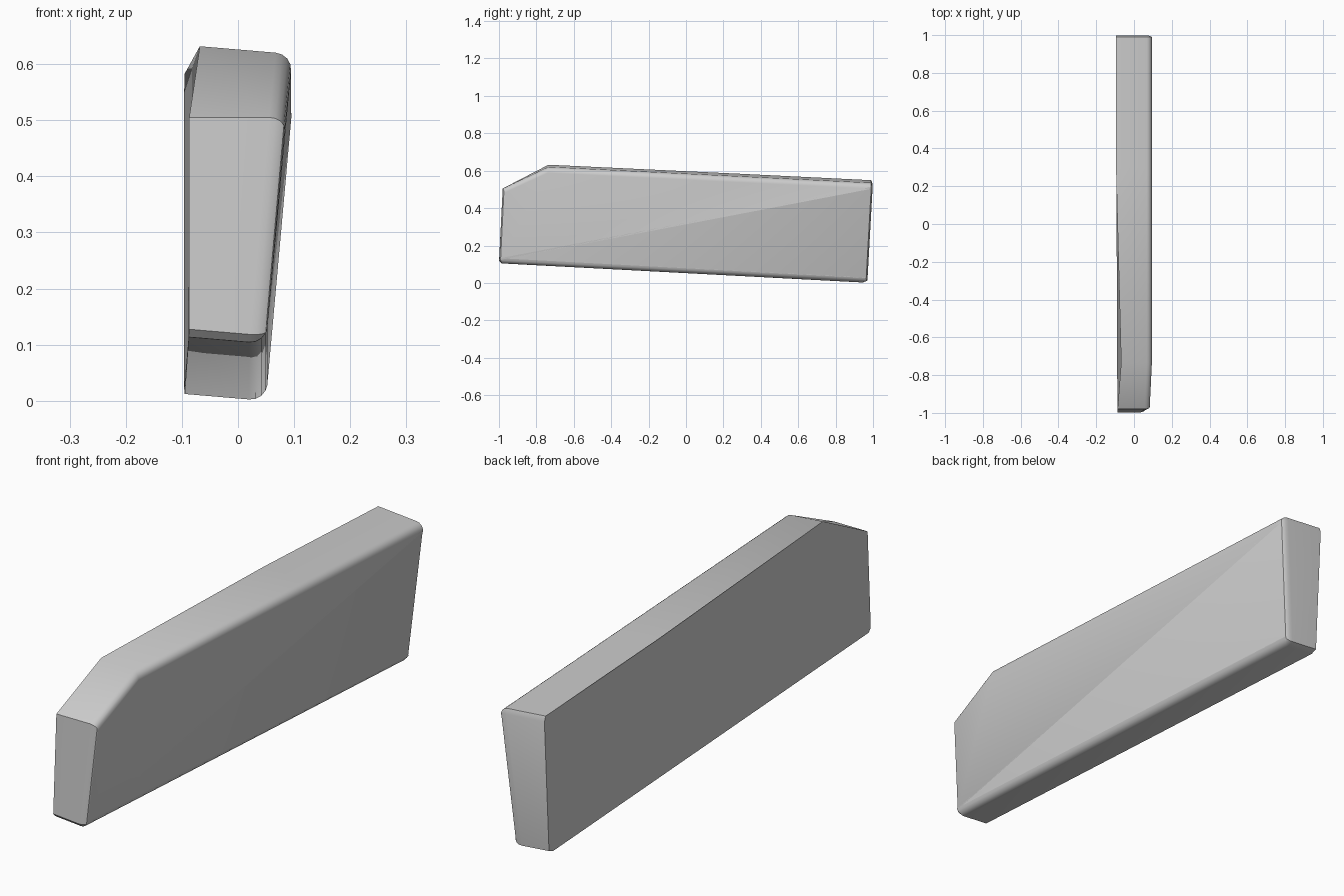
import bpy, bmesh, math
from mathutils import Vector

cube = bpy.data.objects.get("Cube")
if cube:
    bpy.data.objects.remove(cube, do_unlink=True)

grey = bpy.data.materials.new("plain grey")
grey.use_nodes = True
colour = (0.6, 0.6, 0.6, 1)
grey.diffuse_color = colour
grey.node_tree.nodes["Principled BSDF"].inputs["Base Color"].default_value = colour

# Side outline: y, z, x of the flat side, bevel width of the edge to the next point
outline = [
    (-0.985, 0.106, -0.088, 0.03),
    (0.945, 0.004, -0.095, 0.02),
    (0.970, 0.014, -0.096, 0.012),
    (0.998, 0.522, -0.096, 0.012),
    (0.990, 0.541, -0.096, 0.03),
    (0.300, 0.575, -0.095, 0.03),
    (-0.735, 0.626, -0.068, 0.025),
    (-0.980, 0.505, -0.087, 0.012),
    (-0.999, 0.120, -0.087, 0.015),
]
count = len(outline)
points = [Vector(p[:2]) for p in outline]


def inset(i, amount):
    """Move an outline corner inward by the bevel widths of its two edges."""
    before, here, after = points[i - 1], points[i], points[(i + 1) % count]
    a, b = (here - before).normalized(), (after - here).normalized()
    na, nb = Vector((-a.y, a.x)), Vector((-b.y, b.x))
    da, db = outline[i - 1][3] * amount, outline[i][3] * amount
    cross = a.x * b.y - a.y * b.x
    if abs(cross) < 0.05:
        return here + (na * da + nb * db) / 2
    return here + (b * da - a * db) / cross


def tilt(x, z):
    """Roll of the top and bottom; the front corner line stays level."""
    return z - 0.085 * x


def corner(i, x, y, z):
    return (x, y, z if i == 7 else tilt(x, z))


def slanted_side(y, z):
    return 0.052 + 0.089 * (z + 0.052 * y - 0.08)


# Rings run from the flat side to the rounded, slanted side
bm = bmesh.new()
rings = [[bm.verts.new(corner(i, p[2], p[0], p[1])) for i, p in enumerate(outline)]]
for step in range(5):
    angle = step * math.pi / 8
    ring = []
    for i in range(count):
        y, z = inset(i, 1 - math.cos(angle))
        x = slanted_side(y, z) - 0.03 * (1 - math.sin(angle))
        ring.append(bm.verts.new(corner(i, x, y, z)))
    rings.append(ring)

for low, high in zip(rings, rings[1:]):
    for i in range(count):
        j = (i + 1) % count
        bm.faces.new((low[i], low[j], high[j], high[i]))
caps = [bm.faces.new(rings[0][::-1]), bm.faces.new(rings[-1])]
bmesh.ops.triangulate(bm, faces=caps)
bmesh.ops.recalc_face_normals(bm, faces=bm.faces)

mesh = bpy.data.meshes.new("wedge_block")
bm.to_mesh(mesh)
bm.free()
mesh.materials.append(grey)
block = bpy.data.objects.new("wedge_block", mesh)
bpy.context.collection.objects.link(block)
bpy.context.view_layer.objects.active = block
block.select_set(True)
bpy.ops.object.shade_smooth_by_angle(angle=math.radians(30))
